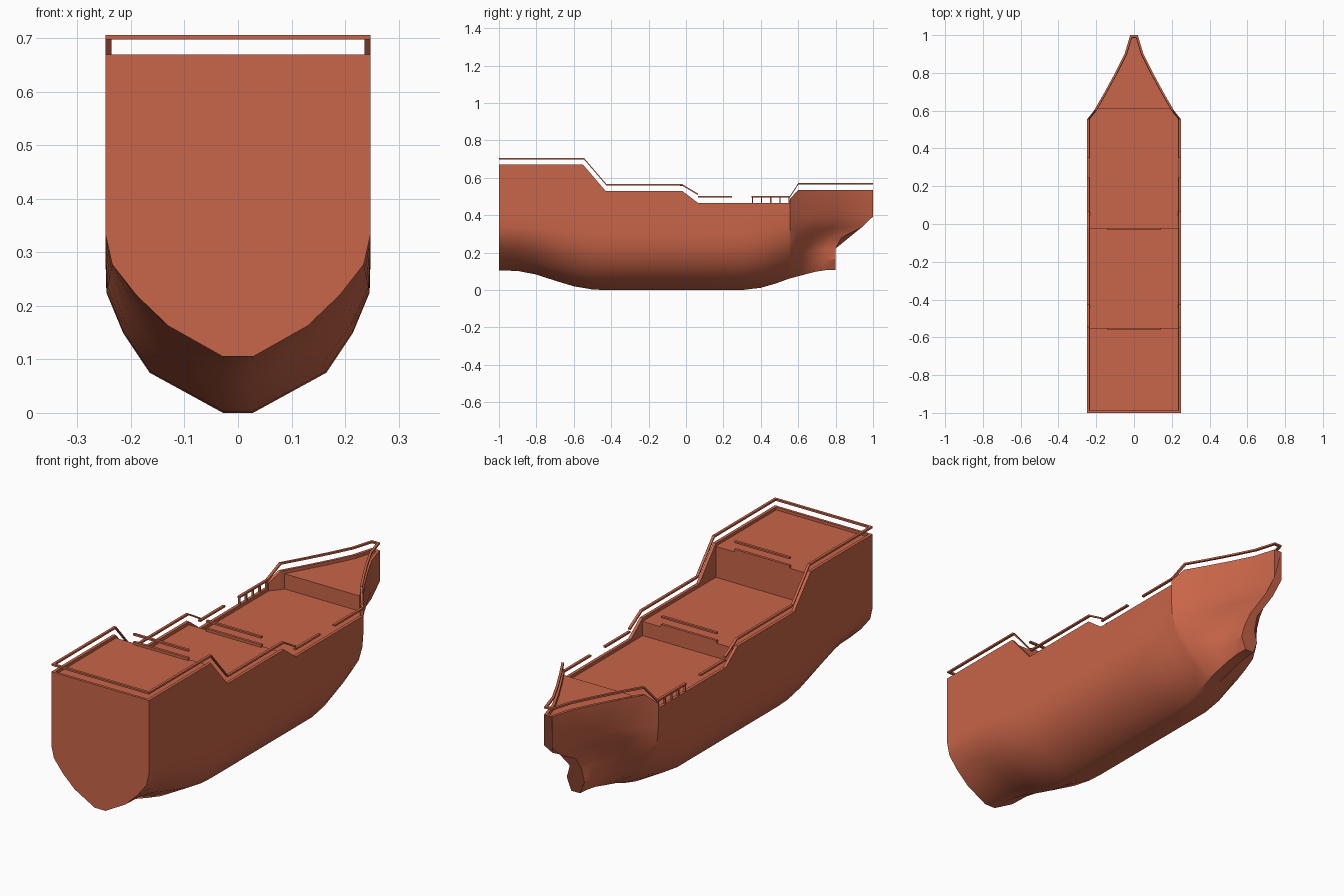
import bpy, bmesh, math

if "Cube" in bpy.data.objects:
    bpy.data.objects.remove(bpy.data.objects["Cube"])

mat = bpy.data.materials.new("painted_hull")
mat.diffuse_color = (0.58, 0.13, 0.065, 1)
mat.use_nodes = True
mat.node_tree.nodes["Principled BSDF"].inputs["Base Color"].default_value = mat.diffuse_color


def finish(name, bm, smooth=False):
    bmesh.ops.remove_doubles(bm, verts=bm.verts, dist=1e-5)
    bmesh.ops.dissolve_degenerate(bm, edges=bm.edges, dist=1e-5)
    bmesh.ops.recalc_face_normals(bm, faces=bm.faces)
    me = bpy.data.meshes.new(name)
    bm.to_mesh(me)
    bm.free()
    me.materials.append(mat)
    ob = bpy.data.objects.new(name, me)
    bpy.context.collection.objects.link(ob)
    if smooth:
        bpy.ops.object.select_all(action='DESELECT')
        ob.select_set(True)
        bpy.context.view_layer.objects.active = ob
        bpy.ops.object.shade_smooth_by_angle(angle=math.radians(30))
    return ob


def loft(bm, sections, closed=False, caps=False):
    rows = [[bm.verts.new(p) for p in s] for s in sections]
    n = len(rows[0])
    for a, b in zip(rows, rows[1:]):
        for i in range(n if closed else n - 1):
            j = (i + 1) % n
            bm.faces.new((a[i], a[j], b[j], b[i]))
    if caps:
        bm.faces.new(rows[0])
        bm.faces.new(rows[-1][::-1])


def mirrored(half):
    return [(-x, y, z) for x, y, z in reversed(half)] + half


def interp(table, v):
    for (a, p), (b, q) in zip(table, table[1:]):
        if v <= b:
            return p + (q - p) * max(0, (v - a) / (b - a))
    return table[-1][1]


# Side profile, keel line and plan outline along y
SHEER = [(-1, .67), (-.55, .67), (-.43, .53), (-.02, .53), (.065, .465),
         (.554, .465), (.555, .487), (.6, .535), (1, .535)]
KEEL = [(-1, .105), (-.9, .102), (-.8, .083), (-.7, .05), (-.6, .02), (-.5, .003), (-.43, 0),
        (.3, 0), (.4, .012), (.48, .035), (.555, .062), (.7, .1), (.76, .108), (1, .108)]
PLAN = [(-1, .248), (.555, .248), (.6, .212), (.69, .16), (.8, .1), (.9, .05), (1, .02)]

MID = [.028, .165, .215, .246, .248, .248]
STERN = [.028, .13, .19, .235, .248, .248]
SHOULDER = [.028, .125, .185, .225, .243, .248]
# Bow stations: fraction towards the stem, half widths by level
BOW = [(.1, [.028, .108, .165, .2, .21, .212]),
       (.3, [.028, .075, .11, .13, .145, .155]),
       (.55, [.026, .055, .062, .067, .08, .095]),
       (.775, [.025, .05, .04, .035, .04, .047]),
       (1, [.022, .045, .03, .02, .02, .02])]
STEM_Y = [.8, .8, .8, .83, .94, 1, 1]

# Hull shell
sections = []
for y in (-1, -.9, -.8, -.7, -.6, -.55, -.5, -.43, -.02, .065, .3, .4, .48, .554, .555):
    b = interp(KEEL, y)
    end, f = (STERN, b / .105) if y < 0 else (SHOULDER, b / .062)
    half = [(m + (e - m) * f, y, b + (.075 - .167 * b) * k)
            for k, (m, e) in enumerate(zip(MID, end))]
    half.append((.248, y, interp(SHEER, y)))
    sections.append(mirrored(half))
for t, widths in BOW:
    ys = [.555 + t * (e - .555) for e in STEM_Y]
    b = interp(KEEL, ys[0])
    half = [(w, ys[k], b + (.075 - .167 * b) * k) for k, w in enumerate(widths)]
    half.append((interp(PLAN, ys[6]), ys[6], interp(SHEER, ys[6])))
    sections.append(mirrored(half))
bm = bmesh.new()
loft(bm, sections, caps=True)
finish("hull", bm, True)

# Stepped decks with bulwark caps and inner walls
DECKS = [(-.988, None), (-.988, .657), (-.55, .657), (-.55, .515), (-.43, .515), (-.02, .515),
         (-.02, .45), (.065, .45), (.554, .45), (.555, .45), (.6, .45), (.61, .45), (.61, .52),
         (.69, .52), (.8, .52), (.9, .52), (.985, .52), (.985, None), (1, None)]
sections = []
for y, d in [(-1, None)] + DECKS:
    top, w = interp(SHEER, y), interp(PLAN, y)
    wi = max(w - .014, .006)
    sections.append(mirrored([(wi, y, top if d is None else d), (wi, y, top), (w, y, top)]))
bm = bmesh.new()
loft(bm, sections)
finish("decks", bm)


def box(bm, x0, x1, y0, y1, z0, z1):
    loft(bm, [[(x0, y, z0), (x1, y, z0), (x1, y, z1), (x0, y, z1)] for y in (y0, y1)], True, True)


# Side handrails floating above the bulwark
RAILS = [[(-1, .706), (-.545, .706), (-.425, .566), (-.02, .566), (.065, .515)],
         [(.065, .502), (.245, .502)],
         [(.35, .502), (.555, .502), (.6, .571), (.69, .571), (.8, .571), (.9, .571), (1, .571)]]
for side, label in ((-1, "left"), (1, "right")):
    bm = bmesh.new()
    for path in RAILS:
        secs = []
        for y, z in path:
            w = interp(PLAN, y)
            wi = max(w - .012, .006)
            secs.append([(side * w, y, z), (side * wi, y, z),
                         (side * wi, y, z - .008), (side * w, y, z - .008)])
        loft(bm, secs, True, True)
    finish(label + "_handrail", bm)

# Stern and stem rails joining the two sides
bm = bmesh.new()
box(bm, -.248, .248, -1, -.988, .698, .706)
box(bm, -.02, .02, .988, 1, .563, .571)
finish("end_rails", bm)

# Short rails and lips at the deck breaks
for name, y, rail_z, lip_z in (("upper", -.55, .698, .657), ("middle", -.02, .556, .515)):
    bm = bmesh.new()
    box(bm, -.14, .14, y - .012, y, rail_z, rail_z + .008)
    box(bm, -.14, .14, y - .012, y, lip_z, lip_z + .012)
    finish(name + "_deck_rail", bm)

# Balusters on the left side only
bm = bmesh.new()
for i in range(5):
    y = .352 + i * .049
    box(bm, -.247, -.237, y, y + .006, .46, .498)
finish("balusters", bm)
